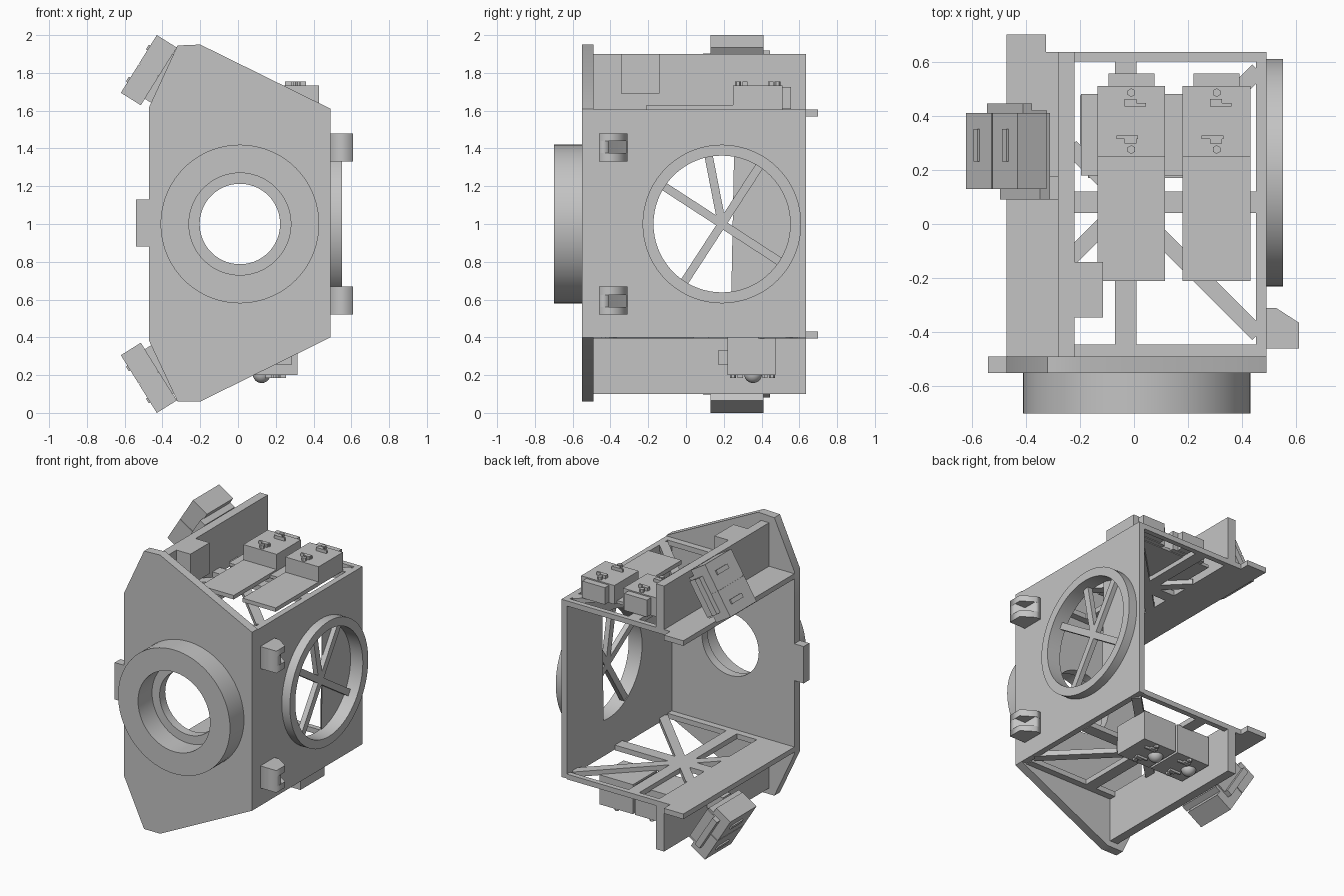
import bpy, bmesh, math
from mathutils import Matrix, Vector

old = bpy.data.objects.get("Cube")
if old:
    bpy.data.objects.remove(old, do_unlink=True)

grey = bpy.data.materials.new("plain_grey")
grey.use_nodes = True
grey.diffuse_color = (0.55, 0.55, 0.55, 1)
grey.node_tree.nodes["Principled BSDF"].inputs["Base Color"].default_value = (0.55, 0.55, 0.55, 1)

UP = Matrix.Identity(4)
DOWN = Matrix.Translation((0, 0, 2)) @ Matrix.Scale(-1, 4, (0, 0, 1))
TO_FRONT = Matrix(((1, 0, 0, 0), (0, 0, -1, 0), (0, 1, 0, 0), (0, 0, 0, 1)))
TO_SIDE = Matrix(((0, 0, 1, 0), (1, 0, 0, 0), (0, 1, 0, 0), (0, 0, 0, 1)))


def finish(name, bm, m=UP, smooth=False):
    bm.transform(m)
    bmesh.ops.recalc_face_normals(bm, faces=bm.faces)
    me = bpy.data.meshes.new(name)
    bm.to_mesh(me)
    bm.free()
    me.materials.clear()
    me.materials.append(grey)
    ob = bpy.data.objects.new(name, me)
    bpy.context.collection.objects.link(ob)
    if smooth:
        bpy.ops.object.select_all(action='DESELECT')
        ob.select_set(True)
        bpy.context.view_layer.objects.active = ob
        bpy.ops.object.shade_smooth_by_angle(angle=math.radians(30))
    return ob


def add_box(bm, x, y, z, m=UP):
    centre = Vector([(a + b) / 2 for a, b in (x, y, z)])
    size = [b - a for a, b in (x, y, z)]
    bmesh.ops.create_cube(bm, size=1, matrix=m @ Matrix.Translation(centre) @ Matrix.Diagonal((*size, 1)))


def box(name, x, y, z, m=UP):
    bm = bmesh.new()
    add_box(bm, x, y, z)
    return finish(name, bm, m)


def circle(cx, cy, r, start=0, end=2 * math.pi, n=72):
    step = (end - start) / n
    return [(cx + r * math.cos(start + i * step), cy + r * math.sin(start + i * step)) for i in range(n)]


def plate(name, loops, w0, w1, m=UP, smooth=False):
    """Filled outline, later loops are holes, extruded from w0 to w1."""
    cu = bpy.data.curves.new(name, 'CURVE')
    cu.dimensions, cu.fill_mode, cu.extrude = '2D', 'BOTH', abs(w1 - w0) / 2
    for loop in loops:
        sp = cu.splines.new('POLY')
        sp.points.add(len(loop) - 1)
        for p, (u, v) in zip(sp.points, loop):
            p.co = (u, v, 0, 1)
        sp.use_cyclic_u = True
    tmp = bpy.data.objects.new(name + "_outline", cu)
    bpy.context.collection.objects.link(tmp)
    bpy.context.view_layer.update()
    me = bpy.data.meshes.new_from_object(tmp.evaluated_get(bpy.context.evaluated_depsgraph_get()))
    bm = bmesh.new()
    bm.from_mesh(me)
    bpy.data.objects.remove(tmp, do_unlink=True)
    bpy.data.curves.remove(cu)
    bpy.data.meshes.remove(me)
    bmesh.ops.remove_doubles(bm, verts=bm.verts, dist=0.0001)
    return finish(name, bm, m @ Matrix.Translation((0, 0, (w0 + w1) / 2)), smooth)


# Front plate and its round collar (depth runs toward -y)
outline = [(-.47, .38), (-.47, .88), (-.54, .88), (-.54, 1.13), (-.47, 1.13), (-.47, 1.62),
           (-.32, 1.945), (-.2, 1.95), (.49, 1.61), (.49, .4), (-.2, .06), (-.32, .06)]
plate("front_plate", [outline, circle(.01, 1, .213)], .49, .55, TO_FRONT, True)
plate("front_collar", [circle(.01, 1, .42), circle(.01, 1, .27)], .55, .7, TO_FRONT, True)

# Side wall with ring, spokes and half-covered opening
WY = .19
wall = [(-.49, .4), (.635, .4), (.635, 1.605), (-.49, 1.605)]
plate("side_wall", [wall, circle(WY, 1, .362)], .45, .49, TO_SIDE, True)
plate("side_ring", [circle(WY, 1, .42), circle(WY, 1, .362)], .49, .55, TO_SIDE, True)
half = math.acos(.05 / .362)
plate("opening_cover", [circle(WY, 1, .362, -half, half)], .45, .458, TO_SIDE)
bm = bmesh.new()
for angle in (57, 147, 237, 327, 101):
    turn = Matrix.Translation((0, WY, 1)) @ Matrix.Rotation(math.radians(angle), 4, 'X')
    add_box(bm, (.455, .49), (0, .365), (-.022, .022), turn)
finish("spokes", bm)


def servo_hardware(name, cx, ys, z, m):
    """Bolt heads and bent hooks on top of a servo."""
    bm = bmesh.new()
    for y, d in zip(ys, (-1, 1)):
        bmesh.ops.create_cone(bm, cap_ends=True, segments=6, radius1=.016, radius2=.016, depth=.03,
                              matrix=Matrix.Translation((cx, y, z + .005)))
        add_box(bm, (cx - .025, cx + .02), (y + d * .035 - .012, y + d * .035 + .012), (z - .01, z + .02))
        add_box(bm, (cx - d * .015 - .04, cx - d * .015 + .04), (y + d * .045 - .006, y + d * .045 + .006),
                (z - .01, z + .02))
    finish(name, bm, m)


# Parts shared by the top and the bottom
for side, m in (("top", UP), ("bottom", DOWN)):
    # Shelf: solid strip, rim and star of braces
    z = (1.57, 1.605)
    bm = bmesh.new()
    add_box(bm, (-.47, -.22), (-.49, .635), z)
    add_box(bm, (-.47, -.325), (.635, .7), z)
    add_box(bm, (-.22, .45), (.6, .635), z)
    add_box(bm, (-.22, .45), (-.49, -.445), z)
    add_box(bm, (-.07, .01), (-.445, .6), z)
    add_box(bm, (-.22, .45), (.04, .12), z)
    for angle, reach in ((45, .69), (135, .29), (225, .29), (315, .69)):
        turn = Matrix.Translation((-.03, .08, 0)) @ Matrix.Rotation(math.radians(angle), 4, 'Z')
        add_box(bm, (0, reach), (-.03, .03), z, turn)
    finish(side + "_shelf", bm, m)
    box(side + "_fin", (-.28, -.22), (-.49, .635), (1.605, 1.9), m)

    # Tilted relay pair on its bracket: local x runs along the slope, local z points outward
    tilt = Matrix.Translation((-.525, 0, 1.8475)) @ Matrix.Rotation(math.radians(-58), 4, 'Y')
    bm = bmesh.new()
    add_box(bm, (-.18, -.003), (.13, .41), (-.125, 0), tilt)
    add_box(bm, (.003, .18), (.13, .41), (-.125, 0), tilt)
    add_box(bm, (-.17, .17), (.135, .405), (-.12, -.006), tilt)
    for u in (-.1, .1):
        add_box(bm, (u - .015, u + .015), (.23, .35), (-.01, .009), tilt)
    finish(side + "_relays", bm, m)
    bm = bmesh.new()
    add_box(bm, (-.14, .14), (.09, .41), (-.165, -.122), tilt)
    add_box(bm, (-.13, .12), (.41, .445), (-.1, -.06), tilt)
    add_box(bm, (-.13, .12), (.41, .42), (-.165, -.06), tilt)
    add_box(bm, (-.4, -.28), (.09, .175), (1.68, 1.78))
    finish(side + "_relay_bracket", bm, m)

    # Latches on the side wall
    full = [(.49, -.46), (.61, -.46), (.61, -.365), (.525, -.31), (.49, -.31)]
    notched = [(.49, -.46), (.61, -.46), (.61, -.41), (.53, -.41), (.53, -.313), (.49, -.31)]
    plate(side + "_latch_lower", [full], 1.33, 1.375, m)
    plate(side + "_latch_middle", [notched], 1.375, 1.44, m)
    plate(side + "_latch_upper", [full], 1.44, 1.48, m)

# Top servos with long boards, mounting pad and block on the fin
box("servo_pad", (-.195, .42), (.18, .48), (1.6, 1.62))
box("fin_block", (-.22, -.115), (-.345, -.14), (1.69, 1.9))
for name, x in (("inner", -.135), ("outer", .18)):
    box(name + "_top_servo", (x, x + .25), (.25, .51), (1.605, 1.733))
    box(name + "_top_servo_nub", (x + .04, x + .21), (.51, .555), (1.61, 1.725))
    box(name + "_board", (x, x + .25), (-.21, .25), (1.603, 1.63))
    servo_hardware(name + "_top_hardware", x + .125, (.485, .275), 1.735, UP)

# Bottom servos with ball ends
for name, x in (("outer", .065), ("inner", -.2)):
    box(name + "_bottom_servo", (x, x + .25), (.22, .475), (.2, .4))
    box(name + "_bottom_servo_nub", (x + .03, x + .22), (.17, .22), (.255, .33))
    servo_hardware(name + "_bottom_hardware", x + .135, (.455, .25), 1.795, DOWN)
    bm = bmesh.new()
    bmesh.ops.create_uvsphere(bm, u_segments=24, v_segments=16, radius=.047,
                              matrix=Matrix.Translation((x + .06, .355, .205)))
    finish(name + "_ball", bm, smooth=True)
